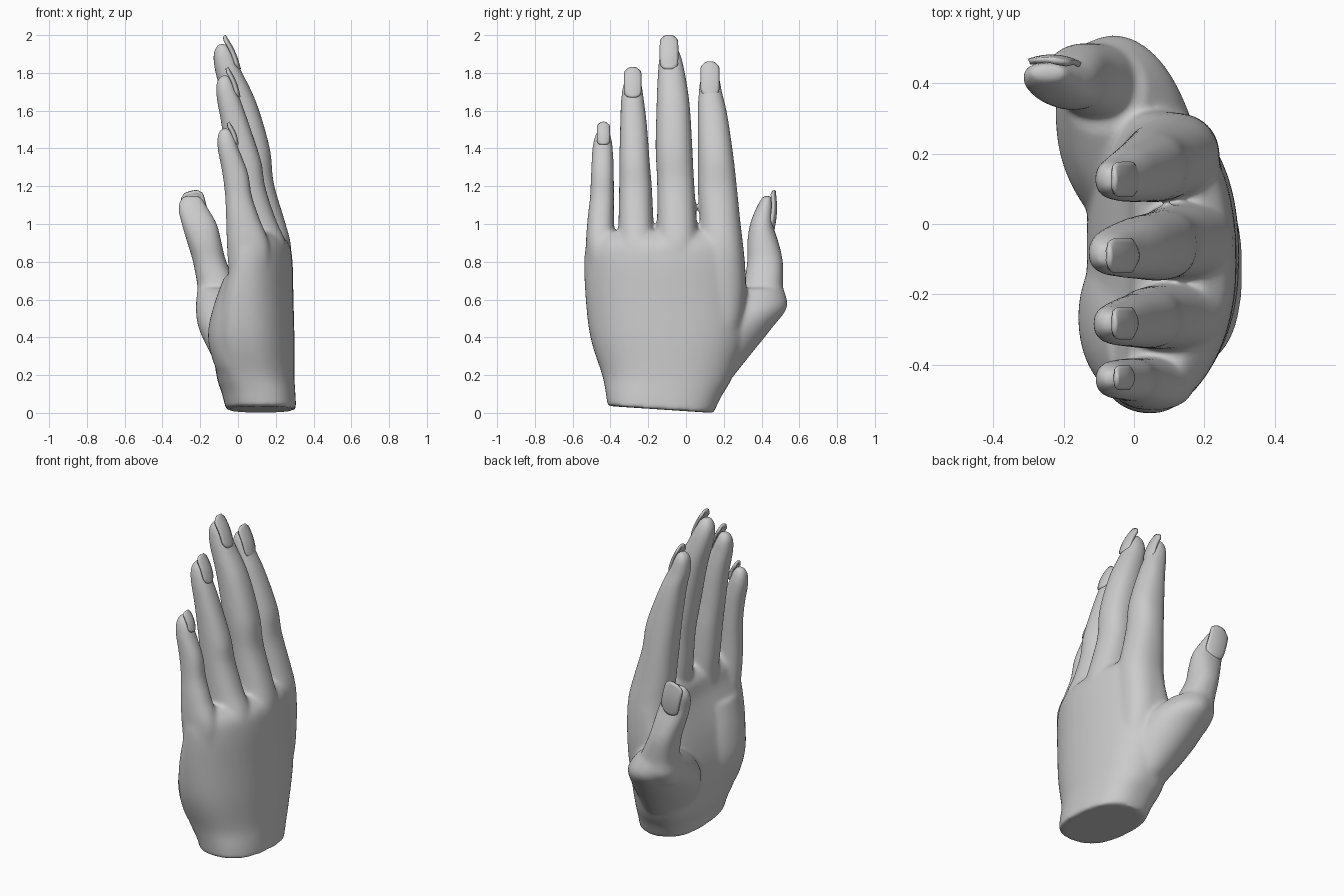
import bpy, bmesh
from math import sin, cos, pi, copysign
from mathutils import Vector

hand_bm = bmesh.new()
SIDES = 48


def catmull(rows, steps=6):
    """Smoothly interpolate rows of section values."""
    out = []
    for i in range(len(rows) - 1):
        p0, p1 = rows[max(i - 1, 0)], rows[i]
        p2, p3 = rows[i + 1], rows[min(i + 2, len(rows) - 1)]
        for s in range(steps):
            t = s / steps
            out.append([0.5 * (2 * b + (c - a) * t + (2 * a - 5 * b + 4 * c - d) * t * t
                               + (3 * b - a - 3 * c + d) * t ** 3)
                        for a, b, c, d in zip(p0, p1, p2, p3)])
    out.append(list(rows[-1]))
    return out


def loft(rows, power=2.3, tilt=0.0, grow=0.004):
    """Closed loft; each row is z, x min, x max, y min, y max, bow."""
    rows = [tuple(r) + (0,) * (6 - len(r)) for r in rows]
    rings = []
    for z, x0, x1, y0, y1, bow in catmull(rows):
        ring = []
        for k in range(SIDES):
            a = 2 * pi * k / SIDES
            u = copysign(abs(cos(a)) ** (2 / power), cos(a))
            v = copysign(abs(sin(a)) ** (2 / power), sin(a))
            y = (y0 + y1) / 2 + v * ((y1 - y0) / 2 + grow * 0.3)
            drop = bow * v * v * (1 if v < 0 else 0.6)
            x = (x0 + x1) / 2 + u * ((x1 - x0) / 2 + grow) - drop
            dz = -tilt * (y + 0.135) * max(0, 1 - z / 0.3)
            ring.append(hand_bm.verts.new((x, y, z + dz)))
        rings.append(ring)
    for a, b in zip(rings, rings[1:]):
        for k in range(SIDES):
            j = (k + 1) % SIDES
            hand_bm.faces.new((a[k], a[j], b[j], b[k]))
    hand_bm.faces.new(rings[0][::-1])
    hand_bm.faces.new(rings[-1])


# palm and wrist, arched across the knuckles
loft([(0.018, -0.06, 0.305, -0.415, 0.145, 0.0),
      (0.10, -0.08, 0.300, -0.425, 0.185, 0.01),
      (0.20, -0.11, 0.295, -0.445, 0.245, 0.03),
      (0.40, -0.13, 0.295, -0.505, 0.315, 0.05),
      (0.60, -0.09, 0.29, -0.53, 0.322, 0.07),
      (0.80, -0.015, 0.285, -0.538, 0.31, 0.09),
      (0.90, 0.01, 0.265, -0.525, 0.295, 0.09),
      (0.96, 0.06, 0.20, -0.49, 0.26, 0.08)], power=2.5, tilt=0.07)

# heel of the palm below the little finger
loft([(0.14, -0.06, 0.08, -0.38, -0.12),
      (0.25, -0.12, 0.08, -0.44, -0.08),
      (0.40, -0.155, 0.08, -0.47, -0.06),
      (0.55, -0.13, 0.08, -0.49, -0.08),
      (0.72, -0.07, 0.08, -0.49, -0.16)], power=2.0)

# thumb with the muscle at its base
loft([(0.10, 0.02, 0.20, -0.06, 0.165),
      (0.20, -0.07, 0.20, -0.10, 0.255),
      (0.30, -0.135, 0.19, -0.08, 0.335),
      (0.45, -0.205, 0.17, 0.00, 0.455),
      (0.56, -0.22, 0.12, 0.10, 0.535),
      (0.66, -0.21, 0.03, 0.26, 0.515)], power=1.9)
loft([(0.50, -0.20, 0.03, 0.22, 0.46),
      (0.58, -0.215, 0.03, 0.26, 0.515),
      (0.66, -0.21, 0.0, 0.30, 0.512),
      (0.80, -0.235, -0.065, 0.325, 0.512),
      (0.90, -0.265, -0.09, 0.325, 0.49),
      (1.00, -0.295, -0.115, 0.34, 0.46),
      (1.09, -0.315, -0.165, 0.375, 0.46),
      (1.15, -0.29, -0.20, 0.41, 0.455)])

# index finger, blending into the side of the hand
loft([(0.25, 0.06, 0.20, 0.05, 0.20),
      (0.45, -0.02, 0.232, 0.05, 0.29),
      (0.62, -0.03, 0.238, 0.05, 0.315),
      (0.78, -0.025, 0.24, 0.06, 0.312),
      (0.90, -0.02, 0.232, 0.07, 0.30),
      (1.03, -0.03, 0.20, 0.073, 0.285),
      (1.20, -0.04, 0.155, 0.063, 0.268),
      (1.36, -0.055, 0.135, 0.064, 0.25),
      (1.58, -0.08, 0.06, 0.063, 0.218),
      (1.70, -0.105, 0.01, 0.068, 0.19),
      (1.78, -0.105, -0.025, 0.08, 0.175),
      (1.82, -0.08, -0.05, 0.10, 0.155)])

# middle finger
loft([(0.65, 0.05, 0.22, -0.13, 0.03),
      (0.80, 0.02, 0.27, -0.15, 0.05),
      (0.90, 0.02, 0.275, -0.16, 0.062),
      (1.03, 0.01, 0.24, -0.152, 0.055),
      (1.22, 0.0, 0.185, -0.152, 0.042),
      (1.40, -0.03, 0.165, -0.16, 0.033),
      (1.64, -0.075, 0.095, -0.155, 0.018),
      (1.82, -0.12, 0.01, -0.147, -0.01),
      (1.91, -0.125, -0.03, -0.135, -0.035),
      (1.955, -0.10, -0.065, -0.115, -0.065)])

# ring finger
loft([(0.65, 0.03, 0.20, -0.34, -0.2),
      (0.80, -0.01, 0.25, -0.355, -0.18),
      (0.90, -0.015, 0.25, -0.36, -0.168),
      (1.03, -0.03, 0.195, -0.356, -0.174),
      (1.20, -0.045, 0.14, -0.353, -0.182),
      (1.33, -0.06, 0.12, -0.352, -0.193),
      (1.53, -0.085, 0.055, -0.348, -0.208),
      (1.67, -0.11, 0.005, -0.342, -0.225),
      (1.75, -0.11, -0.03, -0.328, -0.238),
      (1.79, -0.085, -0.05, -0.30, -0.26)])

# little finger
loft([(0.50, 0.0, 0.12, -0.46, -0.35),
      (0.70, -0.04, 0.155, -0.51, -0.37),
      (0.88, -0.055, 0.165, -0.528, -0.377),
      (1.03, -0.06, 0.11, -0.52, -0.382),
      (1.15, -0.065, 0.07, -0.507, -0.382),
      (1.27, -0.08, 0.05, -0.502, -0.383),
      (1.40, -0.105, 0.0, -0.495, -0.388),
      (1.47, -0.105, -0.025, -0.48, -0.40),
      (1.51, -0.085, -0.05, -0.455, -0.42)])

bmesh.ops.recalc_face_normals(hand_bm, faces=hand_bm.faces)
mesh = bpy.data.meshes.new("hand")
hand_bm.to_mesh(mesh)
hand_bm.free()
hand = bpy.data.objects.new("hand", mesh)
bpy.context.collection.objects.link(hand)

# fuse the parts into one skin
m = hand.modifiers.new("fuse", 'REMESH')
m.mode = 'VOXEL'
m.voxel_size = 0.008
m.use_smooth_shade = True
m = hand.modifiers.new("soften", 'SMOOTH')
m.factor = 0.5
m.iterations = 40
m = hand.modifiers.new("lighten", 'DECIMATE')
m.ratio = 0.3


def nail(name, base, tip, width, normal):
    """Curved nail plate with rounded corners."""
    base, tip, normal = Vector(base), Vector(tip), Vector(normal)
    along = tip - base
    side = along.cross(normal).normalized()
    out = side.cross(along).normalized()
    bm = bmesh.new()
    rows, cols = 14, 8
    grid = []
    for i in range(rows + 1):
        t = i / rows
        w = width / 2 * (1 - abs(2 * t - 1) ** 9 * 0.3)
        row = []
        for j in range(cols + 1):
            s = 2 * j / cols - 1
            reach = t + (0.5 - t) * 0.1 * s ** 4
            p = base + along * reach + side * s * w
            p += out * (0.004 + 0.010 * sin(pi * t) - 0.012 * s * s)
            row.append(bm.verts.new(p))
        grid.append(row)
    for i in range(rows):
        for j in range(cols):
            bm.faces.new((grid[i][j], grid[i][j + 1], grid[i + 1][j + 1], grid[i + 1][j]))
    bm.normal_update()
    if bm.faces[:][0].normal.dot(out) < 0:
        bmesh.ops.reverse_faces(bm, faces=bm.faces)
    me = bpy.data.meshes.new(name)
    bm.to_mesh(me)
    bm.free()
    ob = bpy.data.objects.new(name, me)
    bpy.context.collection.objects.link(ob)
    s = ob.modifiers.new("thickness", 'SOLIDIFY')
    s.thickness = 0.016
    bpy.ops.object.select_all(action='DESELECT')
    ob.select_set(True)
    bpy.context.view_layer.objects.active = ob
    bpy.ops.object.shade_smooth_by_angle()


# nails
BACK = (1, 0, 0)
nail("index_nail", (0.014, 0.127, 1.68), (-0.055, 0.127, 1.86), 0.10, BACK)
nail("middle_nail", (0.012, -0.09, 1.82), (-0.07, -0.09, 2.0), 0.098, BACK)
nail("ring_nail", (0.01, -0.282, 1.67), (-0.055, -0.282, 1.83), 0.092, BACK)
nail("little_nail", (0.0, -0.437, 1.42), (-0.05, -0.437, 1.54), 0.07, BACK)
nail("thumb_nail", (-0.20, 0.464, 0.97), (-0.25, 0.471, 1.175), 0.125, (0.05, 1, 0))
